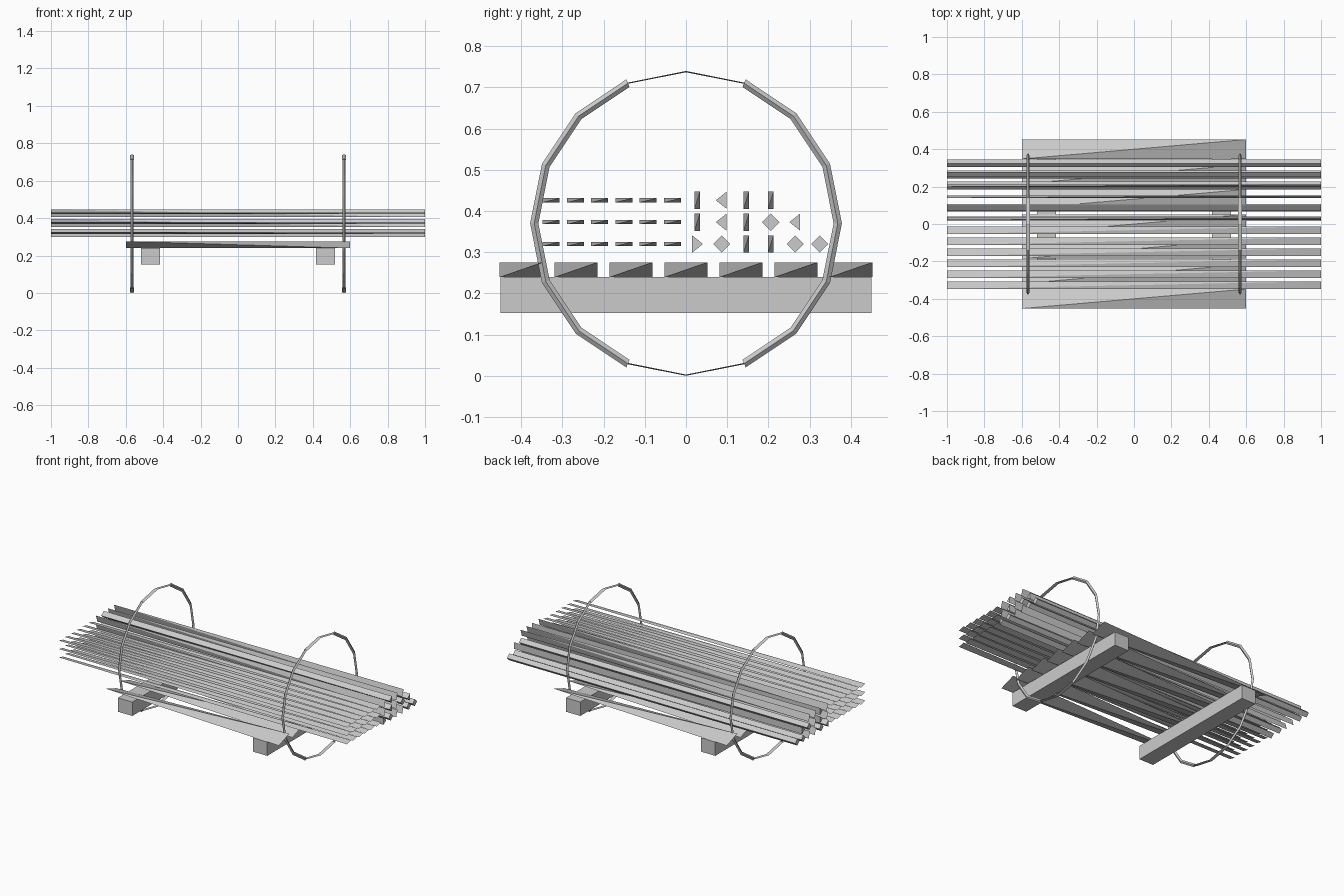
import bpy, bmesh, math
from mathutils import Vector

if "Cube" in bpy.data.objects:
    bpy.data.objects.remove(bpy.data.objects["Cube"])


def hull(name, pts):
    """Convex solid through a few points."""
    bm = bmesh.new()
    for p in pts:
        bm.verts.new(p)
    bmesh.ops.convex_hull(bm, input=bm.verts)
    bmesh.ops.recalc_face_normals(bm, faces=bm.faces)
    me = bpy.data.meshes.new(name)
    bm.to_mesh(me)
    bm.free()
    ob = bpy.data.objects.new(name, me)
    bpy.context.collection.objects.link(ob)
    return ob


def twisted(name, length, y, z, w, h):
    """Faceted plank: opposite diagonals of its section at each end."""
    a, w, h = length / 2, w / 2, h / 2
    return hull(name, [(a, y - w, z - h), (a, y + w, z + h),
                       (-a, y - w, z + h), (-a, y + w, z - h)])


def prism(name, y, z, section):
    return hull(name, [(x, y + dy, z + dz) for x in (-1, 1) for dy, dz in section])


# bearers under the deck
for x in (-0.468, 0.468):
    hull("bearer", [(x + i * 0.05, j * 0.45, k)
                    for i in (-1, 1) for j in (-1, 1) for k in (0.153, 0.24)])

# deck planks
for i in range(7):
    twisted("deck_plank", 1.2, -0.4 + i * 0.1333, 0.2575, 0.104, 0.036)

# flat slats on the front half
for z in (0.426, 0.373, 0.32):
    for i in range(6):
        twisted("flat_slat", 2, -0.327 + i * 0.0588, z, 0.041, 0.01)

# rods on the back half: upright slats, triangles and diamonds
r = 0.021
diamond = [(-r, 0), (0, r), (r, 0), (0, -r)]
tri_left = [(-0.014, 0), (0.012, r), (0.012, -r)]
tri_right = [(0.014, 0), (-0.012, r), (-0.012, -r)]
rows = {0.426: "ULUU", 0.373: "ULUDL", 0.32: "RDUUDD"}
for z, row in rows.items():
    for i, kind in enumerate(row):
        y = 0.027 + i * 0.0595
        if kind == "U":
            twisted("upright_slat", 2, y, z, 0.013, 0.042)
        else:
            prism("rod", y, z, {"D": diamond, "L": tri_left, "R": tri_right}[kind])

# strap hoops: 16 straight segments, flattened at top and bottom
R, CZ = 0.368, 0.37
for x in (-0.567, 0.567):
    for s in range(16):
        thin = s in (0, 7, 8, 15)
        dr, dx = (0.0015, 0.011) if thin else (0.01, 0.008)
        pts = []
        for t in (s, s + 1):
            a = t * math.pi / 8
            out = Vector((0, math.sin(a), math.cos(a)))
            c = Vector((x, 0, CZ)) + out * R
            pts += [c + out * dr, c - out * dr,
                    c + Vector((dx, 0, 0)), c - Vector((dx, 0, 0))]
        hull("strap_hoop_segment", pts)
